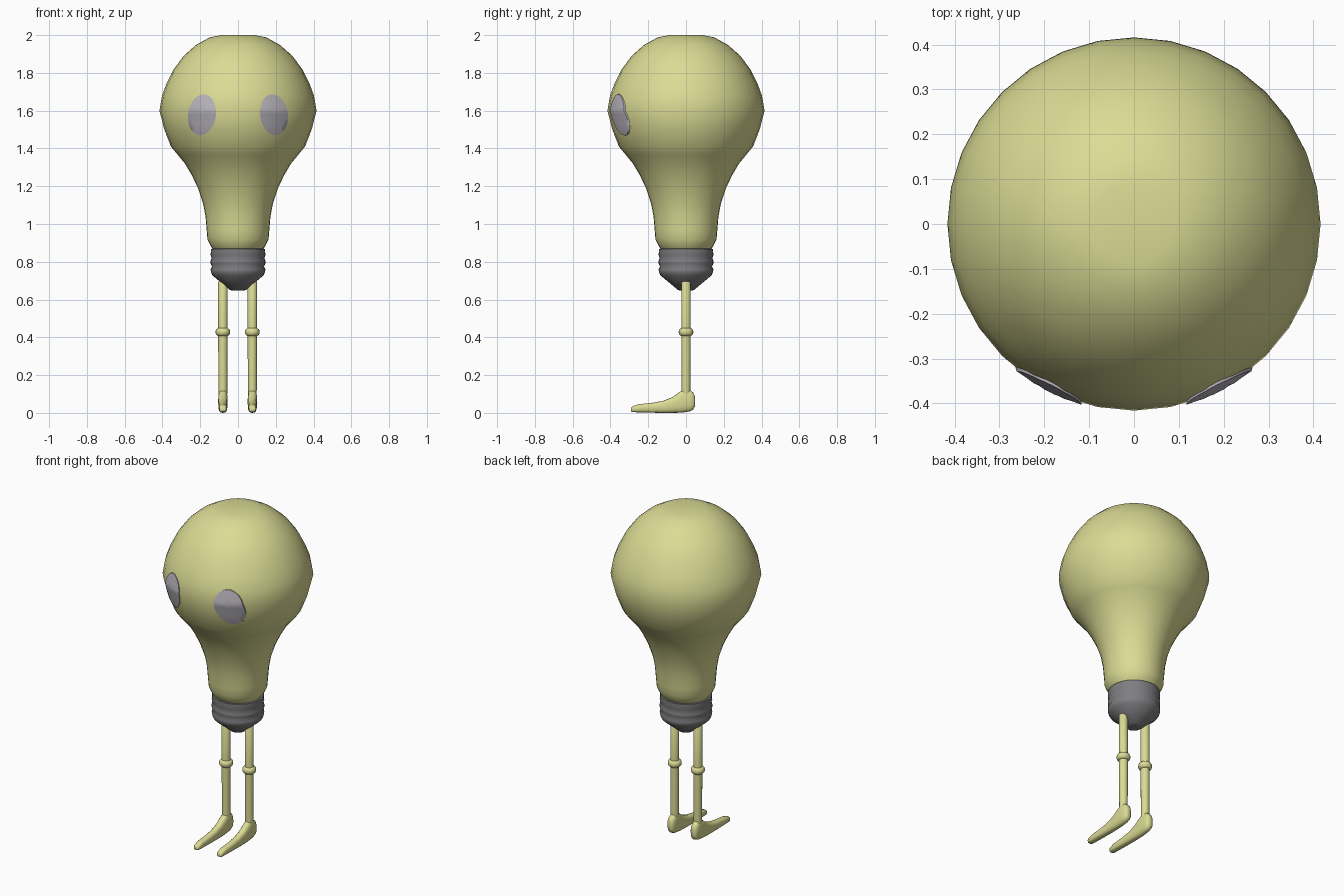
import bpy, bmesh, math

if "Cube" in bpy.data.objects:
    bpy.data.objects.remove(bpy.data.objects["Cube"])


def material(name, rgb):
    m = bpy.data.materials.new(name)
    m.diffuse_color = (*rgb, 1)
    m.use_nodes = True
    m.node_tree.nodes["Principled BSDF"].inputs["Base Color"].default_value = m.diffuse_color
    return m


YELLOW = material("pale_yellow", (0.71, 0.71, 0.30))
GREY = material("dark_grey", (0.21, 0.21, 0.22))
EYE = material("eye_grey", (0.49, 0.47, 0.51))


def finish(name, bm, mat, angle=50):
    bmesh.ops.recalc_face_normals(bm, faces=bm.faces)
    mesh = bpy.data.meshes.new(name)
    bm.to_mesh(mesh)
    bm.free()
    mesh.materials.append(mat)
    mesh.shade_smooth()
    mesh.set_sharp_from_angle(angle=math.radians(angle))
    obj = bpy.data.objects.new(name, mesh)
    bpy.context.collection.objects.link(obj)
    return obj


def loft(bm, rings):
    """Bridge closed rings of points and cap both ends."""
    rows = [[bm.verts.new(p) for p in ring] for ring in rings]
    n = len(rows[0])
    for a, b in zip(rows, rows[1:]):
        for i in range(n):
            j = (i + 1) % n
            bm.faces.new((a[i], a[j], b[j], b[i]))
    bm.faces.new(rows[0])
    bm.faces.new(rows[-1])


def lathe(name, profile, mat, sides, x=0, angle=50):
    bm = bmesh.new()
    loft(bm, [[(x + r * math.sin(math.tau * i / sides), -r * math.cos(math.tau * i / sides), z)
               for i in range(sides)] for r, z in profile])
    return finish(name, bm, mat, angle)


# Glass bulb
BULB = [(0.13, 0.865), (0.142, 0.88), (0.15, 0.895), (0.162, 0.92), (0.166, 0.97),
        (0.172, 1.04), (0.185, 1.11), (0.212, 1.19), (0.243, 1.255), (0.281, 1.32),
        (0.318, 1.365), (0.355, 1.41), (0.390, 1.50), (0.416, 1.60), (0.402, 1.68),
        (0.380, 1.74), (0.340, 1.82), (0.288, 1.89), (0.222, 1.948), (0.15, 1.988), (0.09, 2.0)]
lathe("bulb", BULB, YELLOW, 32)

# Screw base with shallow ribs and a pointed contact
BASE = [(0.025, 0.648), (0.042, 0.65), (0.135, 0.728), (0.143, 0.745), (0.145, 0.76), (0.138, 0.775),
        (0.145, 0.79), (0.145, 0.805), (0.139, 0.82), (0.145, 0.835), (0.143, 0.868), (0.12, 0.872)]
lathe("screw_base", BASE, GREY, 32)


def bulb_radius(z):
    for (r0, z0), (r1, z1) in zip(BULB, BULB[1:]):
        if z0 <= z <= z1:
            return r0 + (r1 - r0) * (z - z0) / (z1 - z0)


# Thin oval eyes that follow the glass
def eye(name, side):
    bm = bmesh.new()
    rings = []
    for s, lift in ((0.05, 0.004), (0.25, 0.004), (0.5, 0.004), (0.75, 0.004), (1, 0.004), (1, -0.005)):
        ring = []
        for i in range(32):
            a = math.tau * i / 32
            dx, dz = 0.074 * s * math.cos(a), 0.109 * s * math.sin(a)
            x, z = side * (0.191 + dx - 0.08 * dz), 1.578 + dz
            r = bulb_radius(z) + lift
            ring.append((x, -math.sqrt(r * r - x * x), z))
        rings.append(ring)
    loft(bm, rings)
    bm.faces.ensure_lookup_table()
    bmesh.ops.delete(bm, geom=[bm.faces[-1]], context='FACES_ONLY')
    finish(name, bm, EYE)


# Foot: rounded sections from toe to heel (y, bottom, top, half width)
FOOT = [(-0.292, 0.008, 0.026, 0.012), (-0.285, 0.004, 0.035, 0.018), (-0.25, 0.003, 0.046, 0.021),
        (-0.18, 0.001, 0.053, 0.022), (-0.12, 0.0, 0.064, 0.023), (-0.07, 0.0, 0.084, 0.024),
        (-0.035, 0.001, 0.110, 0.025), (-0.01, 0.003, 0.125, 0.025), (0.02, 0.008, 0.122, 0.025),
        (0.038, 0.017, 0.108, 0.022), (0.048, 0.035, 0.085, 0.014)]


def foot(name, x):
    bm = bmesh.new()
    rings = []
    for y, lo, hi, w in FOOT:
        ring = []
        for i in range(16):
            c, s = math.cos(math.tau * i / 16), math.sin(math.tau * i / 16)
            px = math.copysign(abs(c) ** 0.75, c) * w
            pz = (lo + hi) / 2 + math.copysign(abs(s) ** 0.75, s) * (hi - lo) / 2
            ring.append((x + px, y, pz))
        rings.append(ring)
    loft(bm, rings)
    finish(name, bm, YELLOW, 60)


for label, side in (("left", 1), ("right", -1)):
    x = side * 0.078 - 0.002
    eye(label + "_eye", side)
    foot(label + "_foot", x)
    lathe(label + "_lower_leg", [(0.023, 0.09), (0.024, 0.2), (0.025, 0.42)], YELLOW, 16, x)
    lathe(label + "_upper_leg", [(0.025, 0.43), (0.025, 0.692), (0.019, 0.702)], YELLOW, 16, x)
    # Rounded knee ring
    lathe(label + "_knee", [(0.022 + 0.017 * math.cos(a), 0.428 + 0.021 * math.sin(a))
                            for a in [math.pi * (k / 8 - 0.5) for k in range(9)]], YELLOW, 16, x)
